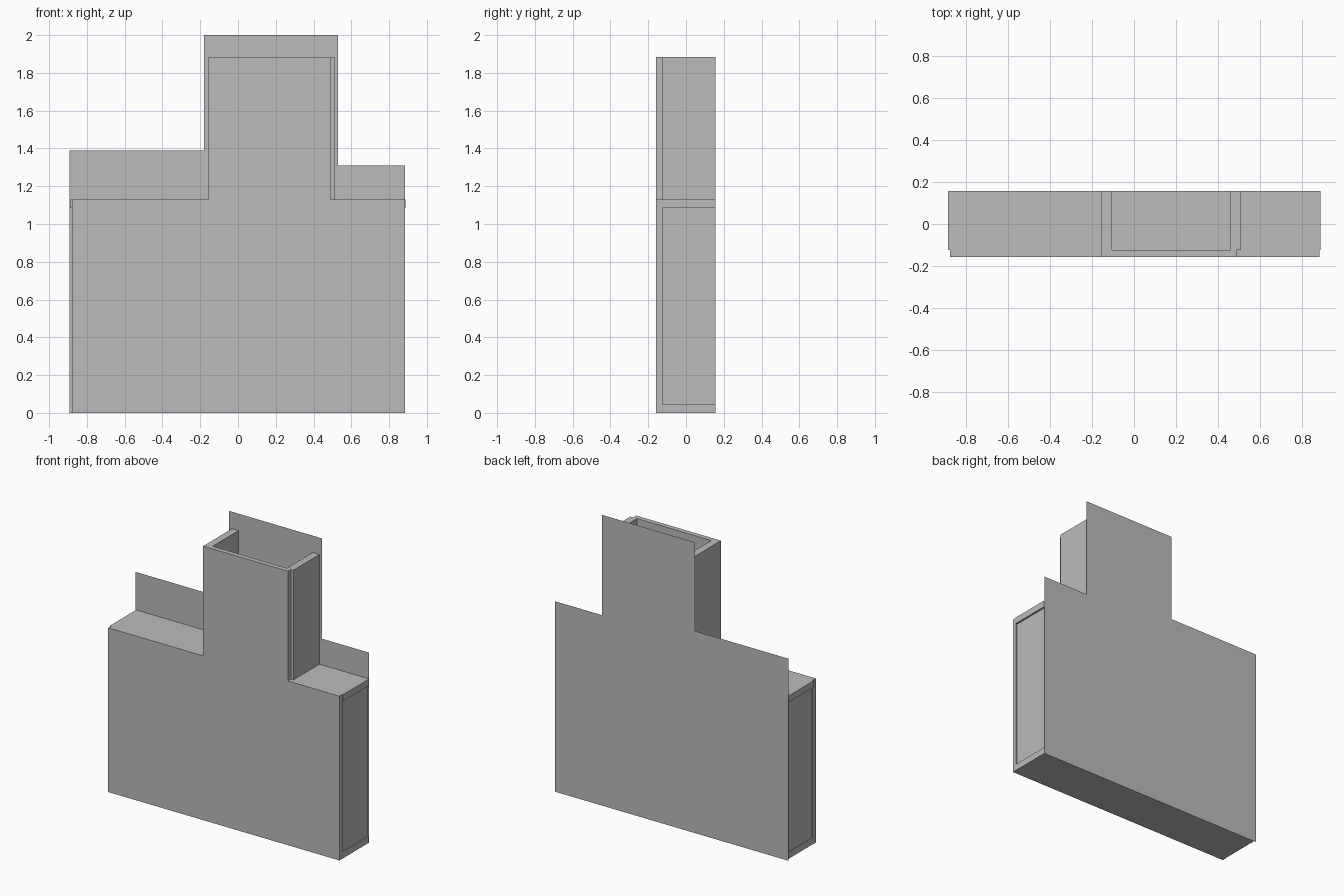
import bpy

cube = bpy.data.objects.get("Cube")
if cube:
    bpy.data.objects.remove(cube, do_unlink=True)

# Single plain grey
grey = bpy.data.materials.new("plain_grey")
grey.use_nodes = True
colour = (0.5, 0.5, 0.5, 1)
grey.diffuse_color = colour
grey.node_tree.nodes["Principled BSDF"].inputs["Base Color"].default_value = colour

FRONT, INNER, BACK = -0.158, -0.125, 0.158


def add_mesh(name, verts, faces):
    mesh = bpy.data.meshes.new(name)
    mesh.from_pydata(verts, [], faces)
    mesh.materials.append(grey)
    obj = bpy.data.objects.new(name, mesh)
    bpy.context.collection.objects.link(obj)
    return obj


def panel(name, outline, y0, y1=None):
    """Outline in x and z, as a sheet at y0 or a board from y0 to y1."""
    n = len(outline)
    verts = [(x, y0, z) for x, z in outline]
    if y1 is None:
        return add_mesh(name, verts, [tuple(reversed(range(n)))])
    verts += [(x, y1, z) for x, z in outline]
    faces = [tuple(range(n)), tuple(reversed(range(n, 2 * n)))]
    faces += [(i, i + n, (i + 1) % n + n, (i + 1) % n) for i in range(n)]
    return add_mesh(name, verts, faces)


def board(name, x0, x1, z0, z1):
    return panel(name, [(x0, z0), (x1, z0), (x1, z1), (x0, z1)], INNER, BACK - 0.001)


def stepped(x0, x1, neck0, neck1, left_z, right_z, top):
    return [(x0, 0), (x1, 0), (x1, right_z), (neck1, right_z),
            (neck1, top), (neck0, top), (neck0, left_z), (x0, left_z)]


# Front board and thin backing sheet, both with a raised neck
panel("front_panel", stepped(-0.877, 0.883, -0.155, 0.49, 1.13, 1.13, 1.885), FRONT, INNER)
panel("back_sheet", stepped(-0.892, 0.885, -0.18, 0.53, 1.39, 1.31, 2.0), BACK)

# Lower box
board("bottom_board", -0.875, 0.883, 0, 0.045)
board("left_outer_wall", 0.83, 0.875, 0.045, 1.085)
board("right_outer_wall", -0.872, -0.827, 0.045, 1.085)
board("left_shelf", 0.51, 0.888, 1.085, 1.13)
board("right_shelf", -0.886, -0.155, 1.085, 1.13)

# Open neck walls
board("left_neck_wall", 0.46, 0.51, 1.085, 1.885)
board("right_neck_wall", -0.155, -0.105, 1.085, 1.885)
